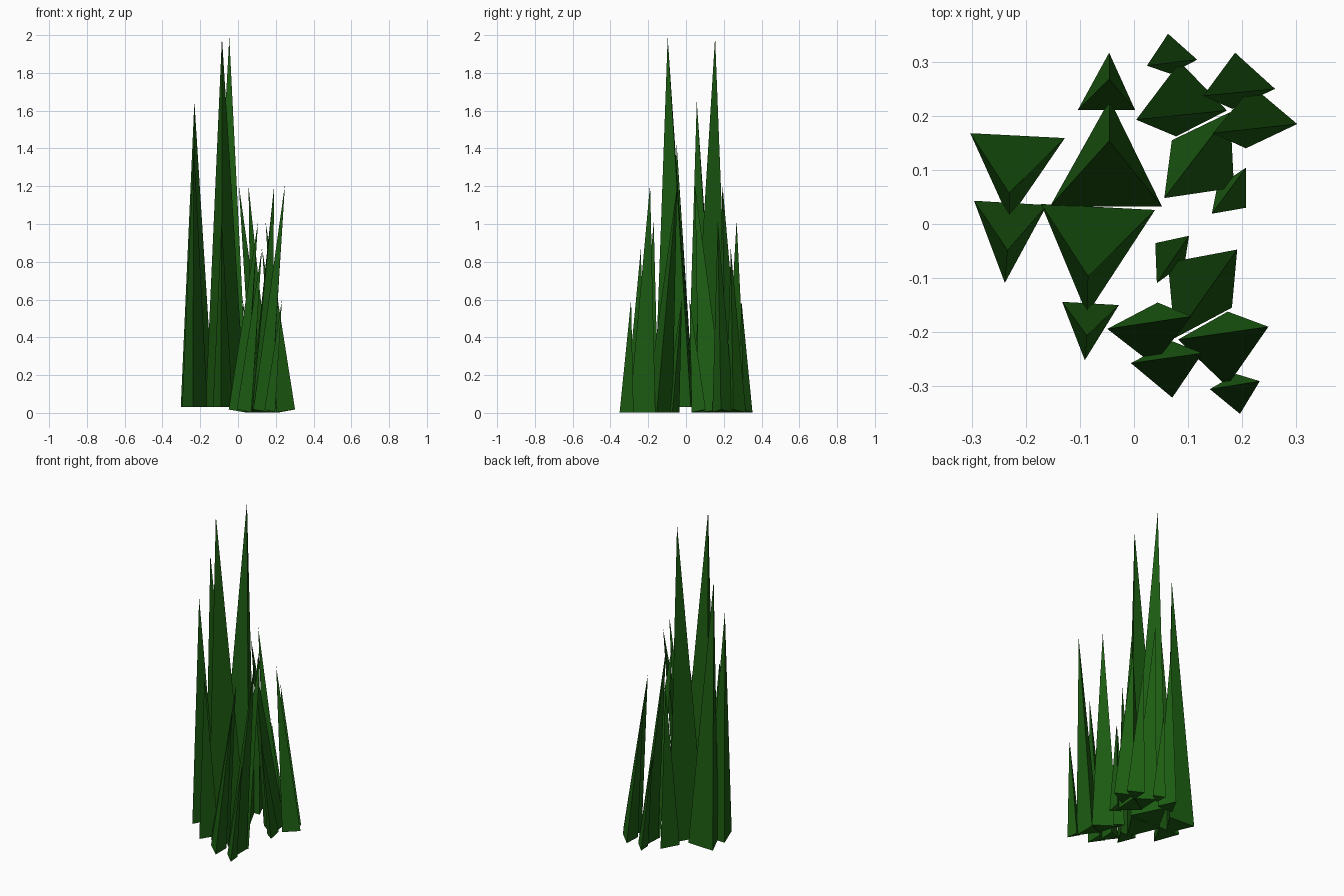
import bpy, bmesh, math
from mathutils import Vector, Matrix

if "Cube" in bpy.data.objects:
    bpy.data.objects.remove(bpy.data.objects["Cube"])

green = bpy.data.materials.new("grass_green")
green.diffuse_color = (0.012, 0.11, 0.006, 1)
green.use_nodes = True
green.node_tree.nodes["Principled BSDF"].inputs["Base Color"].default_value = green.diffuse_color


def blade(name, tip, base, xf=Matrix()):
    """Three-sided spike: triangular base points (x, y, z) and a tip."""
    bm = bmesh.new()
    b = [bm.verts.new(xf @ Vector(p)) for p in base]
    t = bm.verts.new(xf @ Vector(tip))
    bm.faces.new(b)
    for i in range(3):
        bm.faces.new((b[i], b[(i + 1) % 3], t))
    bmesh.ops.recalc_face_normals(bm, faces=bm.faces)
    me = bpy.data.meshes.new(name)
    bm.to_mesh(me)
    bm.free()
    me.materials.append(green)
    bpy.context.collection.objects.link(bpy.data.objects.new(name, me))


# Upright blades on the left: tip, then base corners
upright = [
    ((-.046, .154, 1.99), (-.045, .23), (-.155, .033), (.052, .032)),
    ((-.085, -.097, 1.99), (-.172, .037), (.039, .026), (-.087, -.167)),
    ((-.231, .057, 1.65), (-.303, .168), (-.128, .159), (-.231, .009)),
    ((-.234, -.049, 1.42), (-.296, .043), (-.161, .035), (-.239, -.109)),
    ((-.046, .268, 1.02), (-.046, .317), (-.104, .211), (.002, .211)),
    ((-.087, -.207, 1.02), (-.133, -.144), (-.028, -.15), (-.091, -.252)),
]
for i, (tip, *base) in enumerate(upright):
    blade(f"upright_blade_{i + 1}", tip, [(x, y, .03) for x, y in base])

# Leaning blades: last base corner is the raised one, farthest from the tip
leaning = [
    ((.004, .193, 1.21), (.085, .3), (.078, .162), (.172, .21)),
    ((.146, .168, 1.01), (.219, .255), (.207, .14), (.302, .185)),
    ((.128, .237, .87), (.187, .317), (.182, .213), (.261, .25)),
    ((.024, .293, .6), (.063, .352), (.067, .278), (.117, .304)),
    ((.056, .048, 1.2), (.07, .155), (.185, .067), (.178, .207)),
    ((.144, .019, .6), (.154, .069), (.207, .03), (.207, .104)),
]
# The front tuft is the back tuft turned half way round
c = Matrix.Translation((.1225, -.001, 0))
turned = c @ Matrix.Rotation(math.radians(182.3), 4, 'Z') @ c.inverted()
for side, xf in (("back", Matrix()), ("front", turned)):
    for i, (tip, *base) in enumerate(leaning):
        pts = [(x, y, z) for (x, y), z in zip(base, (.003, .003, .018))]
        blade(f"{side}_leaning_blade_{i + 1}", tip, pts, xf)
